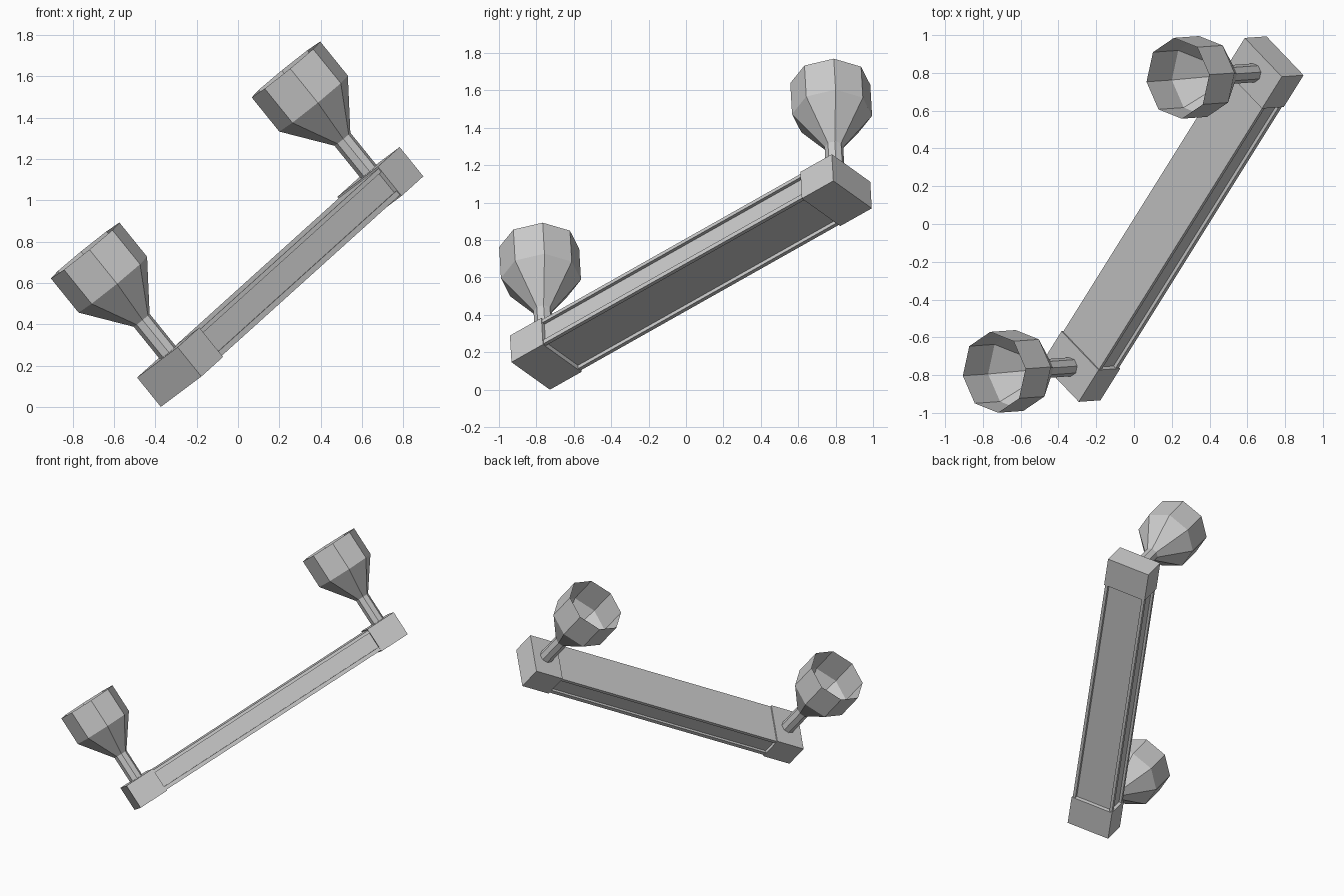
import bpy, bmesh, math
from mathutils import Matrix, Vector

if "Cube" in bpy.data.objects:
    bpy.data.objects.remove(bpy.data.objects["Cube"])

# Single grey finish
grey = bpy.data.materials.new("plain_grey")
grey.use_nodes = True
colour = (0.6, 0.6, 0.6, 1)
grey.diffuse_color = colour
grey.node_tree.nodes["Principled BSDF"].inputs["Base Color"].default_value = colour

# Tilted frame: along the bar, across it, and up the lamps
along = Vector((0.478, 0.765, 0.431)).normalized()
up = Vector((-0.628, -0.044, 0.777))
up = (up - along * up.dot(along)).normalized()
across = up.cross(along)
frame = Matrix((along, across, up)).transposed().to_4x4()
frame.translation = (0.262, 0.03, 0.558)

HALF = 1.1245      # half length of the whole fixture
BLOCK = 0.22       # length of an end block
INNER = HALF - BLOCK


def finish(name, bm):
    bmesh.ops.recalc_face_normals(bm, faces=bm.faces)
    mesh = bpy.data.meshes.new(name)
    bm.to_mesh(mesh)
    bm.free()
    mesh.materials.append(grey)
    obj = bpy.data.objects.new(name, mesh)
    obj.matrix_world = frame
    bpy.context.collection.objects.link(obj)
    return obj


def extrude_section(name, section, start, end):
    """Sweep an (across, up) outline along the bar."""
    bm = bmesh.new()
    face = bm.faces.new([bm.verts.new((start, w, n)) for w, n in section])
    swept = bmesh.ops.extrude_face_region(bm, geom=[face], use_keep_orig=True)
    verts = [g for g in swept["geom"] if isinstance(g, bmesh.types.BMVert)]
    bmesh.ops.translate(bm, verts=verts, vec=(end - start, 0, 0))
    return finish(name, bm)


def lathe(name, profile, centre, sides=8):
    """Open faceted shell turned around the lamp axis."""
    bm = bmesh.new()
    rings = []
    for r, n in profile:
        angles = [math.tau * i / sides for i in range(sides)]
        rings.append([bm.verts.new((centre + r * math.cos(a), r * math.sin(a), n)) for a in angles])
    for low, high in zip(rings, rings[1:]):
        for i in range(sides):
            j = (i + 1) % sides
            bm.faces.new((low[i], low[j], high[j], high[i]))
    return finish(name, bm)


# Channelled bar: shallow grooves on both sides and underneath
half_section = [(0.134, 0.03), (0.134, 0.008), (0.155, 0.008), (0.155, 0.035),
                (0.137, 0.035), (0.137, 0.152), (0.155, 0.152), (0.155, 0.174)]
section = half_section + [(-w, n) for w, n in reversed(half_section)]
extrude_section("bar", section, -INNER, INNER)

# End blocks and lamps
block_section = [(-0.16, 0), (0.16, 0), (0.16, 0.183), (-0.16, 0.183)]
lamp_profile = [(0.05, 0.17), (0.05, 0.386), (0.215, 0.608), (0.215, 0.821)]
for side, label in ((-1, "lower"), (1, "upper")):
    ends = sorted((side * INNER, side * HALF))
    extrude_section(label + "_end_block", block_section, *ends)
    lathe(label + "_lamp", lamp_profile, side * 1.017)
